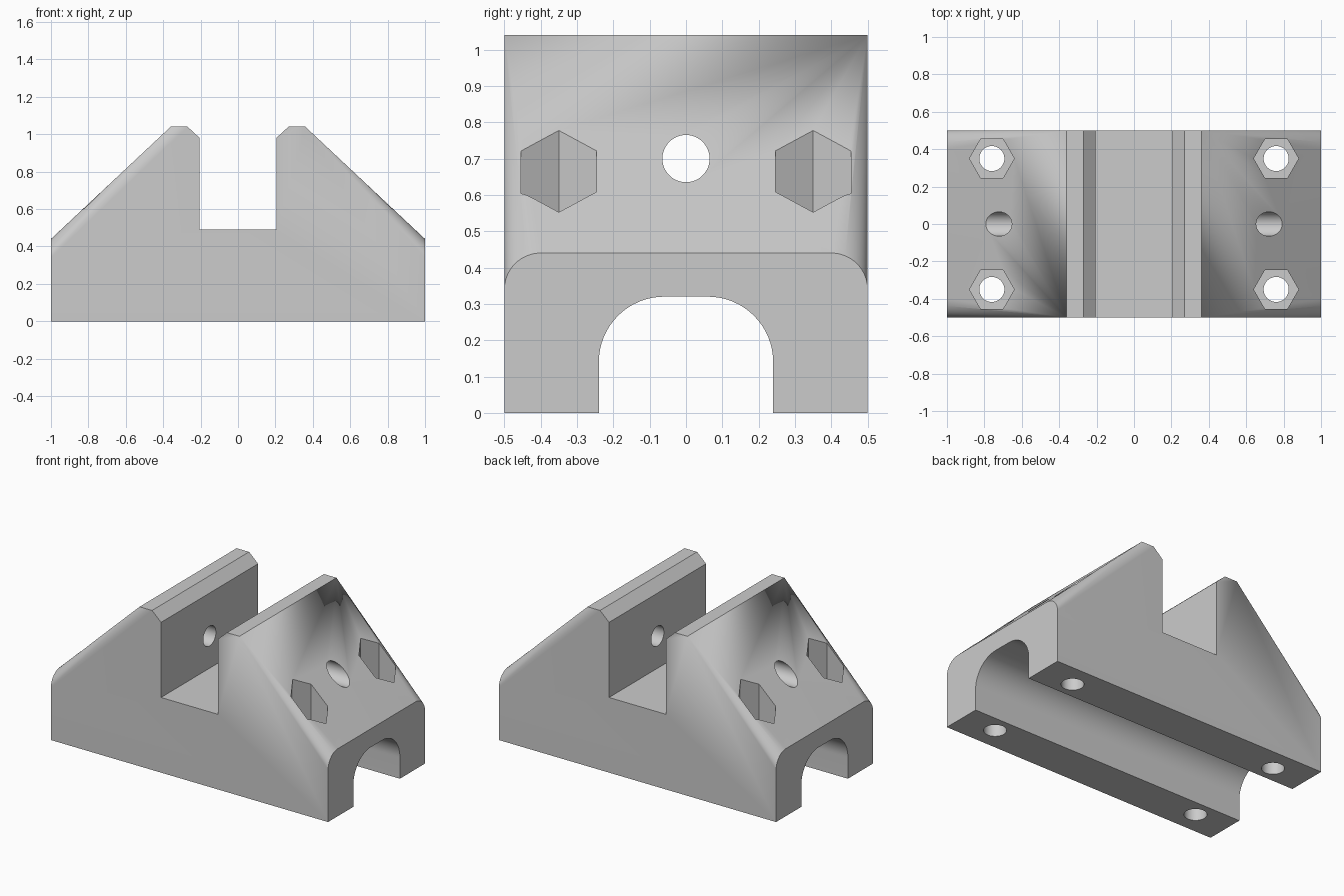
import bpy, bmesh, math
from mathutils import Matrix, Vector

cube = bpy.data.objects.get("Cube")
if cube:
    bpy.data.objects.remove(cube, do_unlink=True)

grey = bpy.data.materials.new("light grey")
grey.use_nodes = True
colour = (0.6, 0.6, 0.6, 1)
grey.diffuse_color = colour
grey.node_tree.nodes["Principled BSDF"].inputs["Base Color"].default_value = colour


def add_object(name, bm):
    bmesh.ops.recalc_face_normals(bm, faces=bm.faces)
    mesh = bpy.data.meshes.new(name)
    bm.to_mesh(mesh)
    bm.free()
    mesh.materials.append(grey)
    obj = bpy.data.objects.new(name, mesh)
    bpy.context.collection.objects.link(obj)
    return obj


def arc(cy, cz, r, steps=16):
    """Quarter circle from the side to the top, in the y-z plane."""
    angles = [math.pi / 2 * i / steps for i in range(steps + 1)]
    return [(cy + r * math.cos(a), cz + r * math.sin(a)) for a in angles]


def mirrored(half):
    return half + [(-a, b) for a, b in reversed(half)]


def prism(name, points, direction):
    """Extrude a closed outline of 3D points."""
    bm = bmesh.new()
    face = bm.faces.new([bm.verts.new(p) for p in points])
    new = bmesh.ops.extrude_face_region(bm, geom=[face])["geom"]
    bmesh.ops.translate(bm, vec=Vector(direction),
                        verts=[v for v in new if isinstance(v, bmesh.types.BMVert)])
    return add_object(name, bm)


def cylinder(name, radius, length, sides, matrix):
    bm = bmesh.new()
    bmesh.ops.create_cone(bm, cap_ends=True, segments=sides, radius1=radius,
                          radius2=radius, depth=length, matrix=matrix)
    return add_object(name, bm)


# Body: rounded end outlines tapering to a sharp-cornered ridge
bm = bmesh.new()
end = mirrored([(0.5, 0)] + arc(0.4, 0.34, 0.1))
for s in (-1, 1):
    for y, z in end:
        bm.verts.new((s, y, z))
    for y in (-0.5, 0.5):
        bm.verts.new((s * 0.36, y, 1.04))
bmesh.ops.convex_hull(bm, input=bm.verts)
bmesh.ops.dissolve_limit(bm, angle_limit=0.01, verts=bm.verts, edges=bm.edges)
body = add_object("clamp_block", bm)

# Chamfered slot across the top
slot = mirrored([(0.205, 0.49), (0.205, 0.98), (0.335, 1.1)])
cutters = [prism("slot_cutter", [(x, -1, z) for x, z in slot], (0, 2, 0))]

# Arched channel along the underside
channel = mirrored([(0.24, -0.1)] + arc(0.06, 0.14, 0.18))
cutters.append(prism("channel_cutter", [(-2, y, z) for y, z in channel], (4, 0, 0)))

# Cross bore through both uprights
cutters.append(cylinder("cross_bore_cutter", 0.065, 4, 48,
                        Matrix.Translation((0, 0, 0.7)) @ Matrix.Rotation(math.pi / 2, 4, 'Y')))

# Bolt holes with hexagonal nut pockets
pocket_floor, pocket_top = 0.2, 1.2
for x in (-0.76, 0.76):
    for y in (-0.35, 0.35):
        cutters.append(cylinder("bolt_hole_cutter", 0.067, 2, 48, Matrix.Translation((x, y, 0.5))))
        cutters.append(cylinder("nut_pocket_cutter", 0.12, pocket_top - pocket_floor, 6,
                                Matrix.Translation((x, y, (pocket_top + pocket_floor) / 2))
                                @ Matrix.Rotation(math.pi / 2, 4, 'Z')))

# Hexagon corners must point along x
for c in cutters:
    if c.name.startswith("nut_pocket"):
        xs = [v.co.x for v in c.data.vertices]
        ys = [v.co.y for v in c.data.vertices]
        if max(xs) - min(xs) < max(ys) - min(ys):
            centre = Vector(((max(xs) + min(xs)) / 2, (max(ys) + min(ys)) / 2, 0))
            c.data.transform(Matrix.Translation(centre) @ Matrix.Rotation(math.pi / 2, 4, 'Z')
                             @ Matrix.Translation(-centre))

# Cut everything, then shade the curved walls smooth
bpy.ops.object.select_all(action='DESELECT')
bpy.context.view_layer.objects.active = body
body.select_set(True)
for c in cutters:
    mod = body.modifiers.new(c.name, 'BOOLEAN')
    mod.operation = 'DIFFERENCE'
    mod.solver = 'EXACT'
    mod.object = c
    bpy.ops.object.modifier_apply(modifier=mod.name)
    bpy.data.objects.remove(c, do_unlink=True)
bpy.ops.object.shade_smooth_by_angle(angle=math.radians(30))
